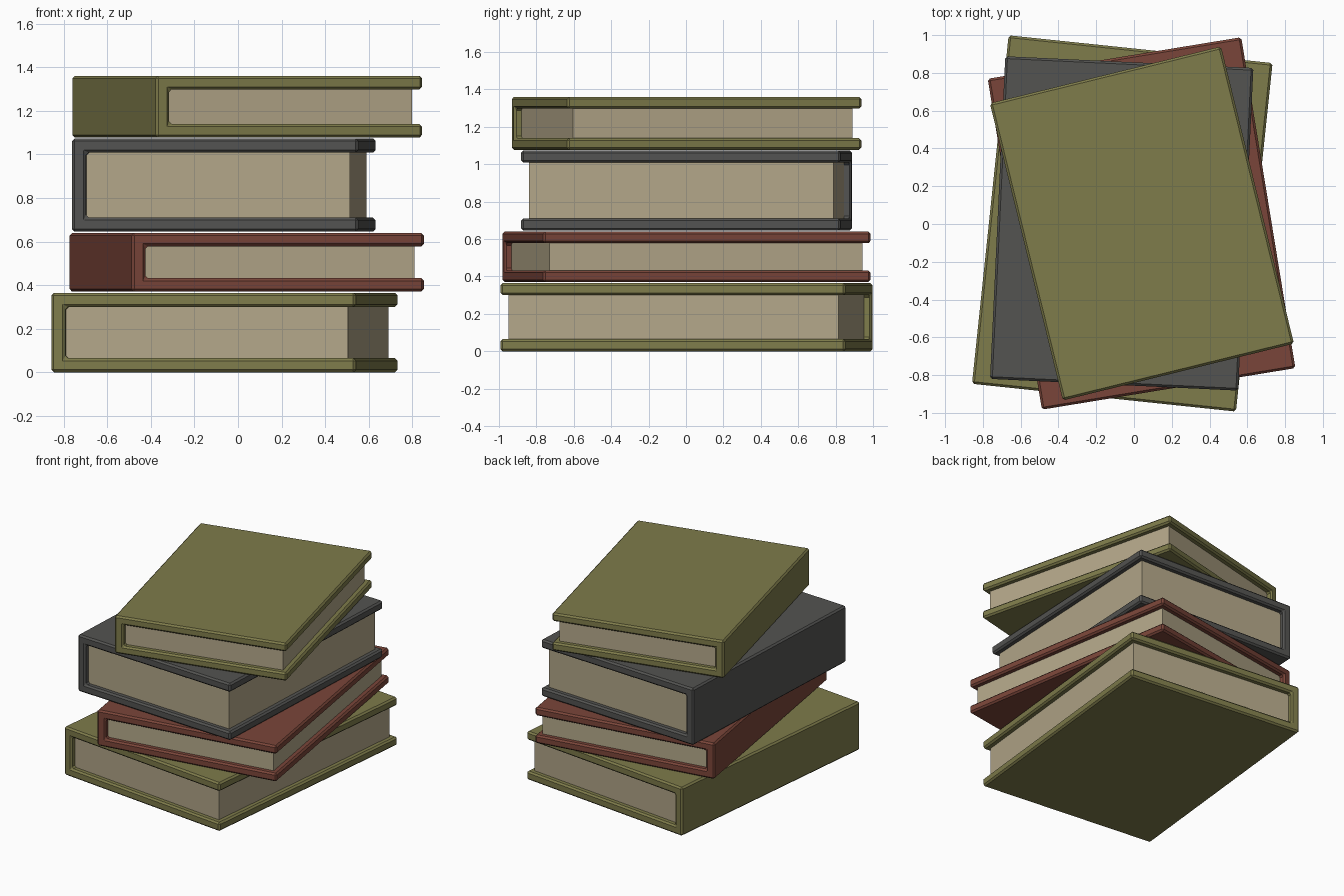
import bpy, bmesh, math

if "Cube" in bpy.data.objects:
    bpy.data.objects.remove(bpy.data.objects["Cube"])


def material(name, rgb):
    m = bpy.data.materials.new(name)
    m.diffuse_color = (*rgb, 1)
    m.use_nodes = True
    m.node_tree.nodes["Principled BSDF"].inputs["Base Color"].default_value = m.diffuse_color
    return m


OLIVE = material("olive cloth", (0.21, 0.20, 0.07))
RED = material("brick red cloth", (0.195, 0.06, 0.041))
GREY = material("charcoal cloth", (0.087, 0.087, 0.083))
PAPER = material("aged paper", (0.45, 0.385, 0.25))


def prism(name, profile, y0, y1, mat):
    """Extrude an x-z profile along y."""
    bm = bmesh.new()
    face = bm.faces.new([bm.verts.new((x, y0, z)) for x, z in profile])
    new = bmesh.ops.extrude_face_region(bm, geom=[face])["geom"]
    bmesh.ops.translate(bm, vec=(0, y1 - y0, 0),
                        verts=[v for v in new if isinstance(v, bmesh.types.BMVert)])
    bmesh.ops.recalc_face_normals(bm, faces=bm.faces)
    mesh = bpy.data.meshes.new(name)
    bm.to_mesh(mesh)
    bm.free()
    mesh.materials.append(mat)
    obj = bpy.data.objects.new(name, mesh)
    bpy.context.collection.objects.link(obj)
    return obj


def book(name, centre, angle, width, length, z0, z1, board, mat):
    w, d, h = width / 2, length / 2, z1 - z0
    s = -w + 0.065   # inside of the spine
    inset = 0.04     # pages sit back from the cover edge
    # C-shaped cover: two boards joined by the spine
    cover = prism(name + "_cover",
                  [(-w, 0), (w, 0), (w, board), (s, board),
                   (s, h - board), (w, h - board), (w, h), (-w, h)], -d, d, mat)
    bevel = cover.modifiers.new("soft edges", "BEVEL")
    bevel.width = 0.012
    bevel.segments = 1
    # Page block held between the boards
    e = 0.004
    pages = prism(name + "_pages",
                  [(s - e, board - e), (w - inset, board - e),
                   (w - inset, h - board + e), (s - e, h - board + e)],
                  -d + inset, d - inset, PAPER)
    for obj in (cover, pages):
        obj.location = (*centre, z0)
        obj.rotation_euler.z = math.radians(angle)


# Stack from the bottom up
book("bottom_book", (-0.062, 0.003), -6.0, 1.405, 1.855, 0.0, 0.365, 0.065, OLIVE)
book("red_book", (0.04, 0.003), 9.3, 1.36, 1.775, 0.37, 0.64, 0.062, RED)
book("grey_book", (-0.065, 0.003), -2.7, 1.315, 1.71, 0.645, 1.073, 0.065, GREY)
book("top_book", (0.042, 0.003), 13.8, 1.26, 1.62, 1.077, 1.36, 0.062, OLIVE)
